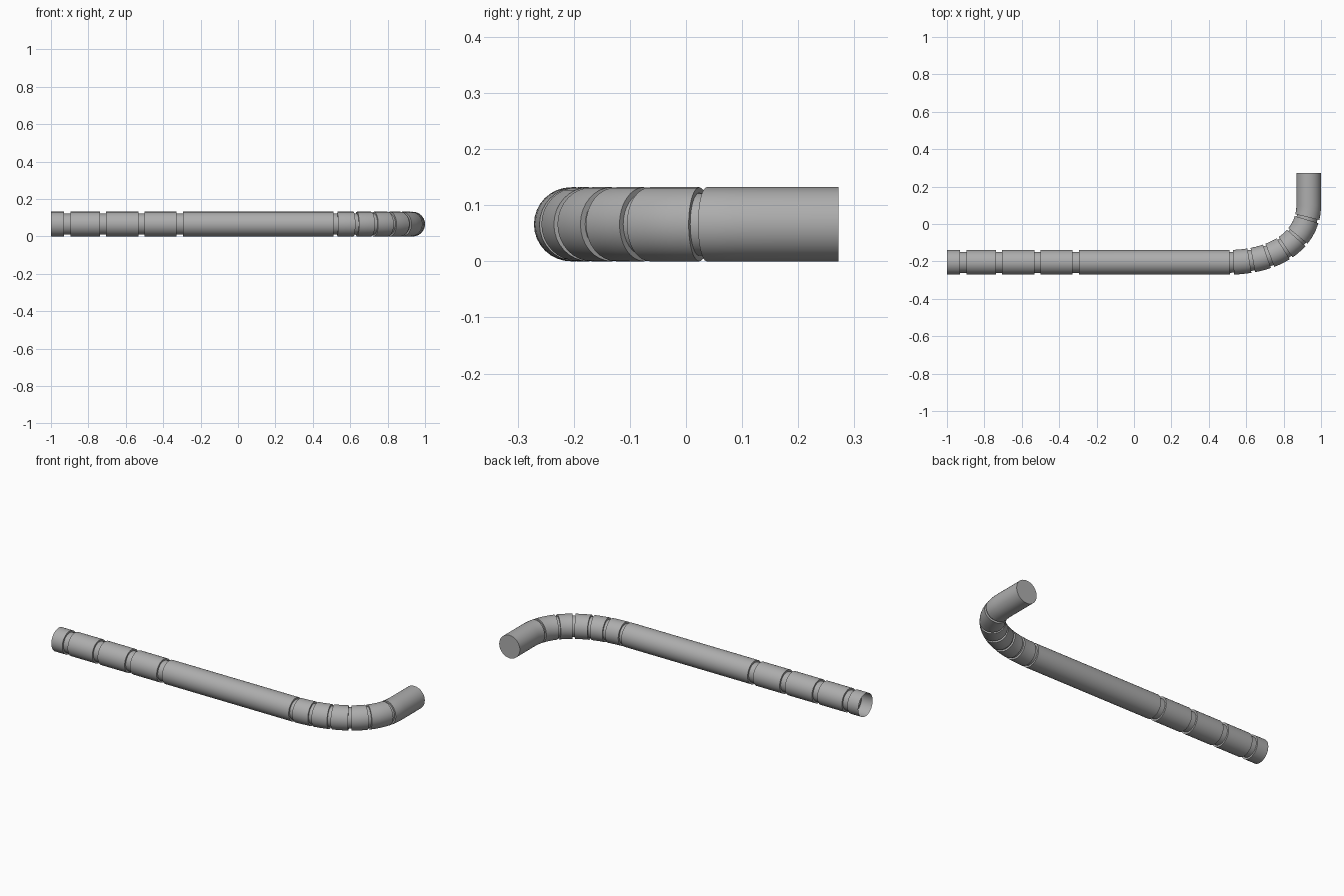
import bpy, bmesh, math
from mathutils import Vector

if "Cube" in bpy.data.objects:
    bpy.data.objects.remove(bpy.data.objects["Cube"])

R, GROOVE_R, SIDES = 0.066, 0.056, 32
Y0, BX, BY = -0.205, 0.5, 0.1          # straight run, bend start, bend end
A, B, K = 0.434, BY - Y0, 0.6          # bend extents and curve handle strength
P = [Vector(c) for c in ((BX, Y0, R), (BX + K * A, Y0, R),
                         (BX + A, BY - K * B, R), (BX + A, BY, R))]


def bend(deg):
    # Point and direction on the elbow curve, 0 to 90
    u = deg / 90
    v = 1 - u
    pos = v**3 * P[0] + 3 * v * v * u * P[1] + 3 * v * u * u * P[2] + u**3 * P[3]
    d = v * v * (P[1] - P[0]) + 2 * v * u * (P[2] - P[1]) + u * u * (P[3] - P[2])
    return pos, d.normalized()


# Stations along the pipe: (position, direction, radius)
stations = []


def straight(x, r):
    stations.append((Vector((x, Y0, R)), Vector((1, 0, 0)), r))


def curved(deg, r):
    stations.append((*bend(deg), r))


# Straight run with four square grooves
straight(-1, R)
for c in (-0.913, -0.722, -0.516, -0.312):
    for dx, r in ((-0.017, R), (-0.017, GROOVE_R), (0.017, GROOVE_R), (0.017, R)):
        straight(c + dx, r)
straight(BX - 0.01, R)

# Elbow with six narrower grooves, two plain rings between each pair
grooves = (2.5, 15.5, 28.5, 43, 58, 78)
h = 1.2
for i, g in enumerate(grooves):
    for d, r in ((-h, R), (-h, GROOVE_R), (h, GROOVE_R), (h, R)):
        curved(g + d, r)
    end = grooves[i + 1] - h if i < 5 else 90
    for k in (1, 2):
        curved(g + h + (end - g - h) * k / 3, R)
curved(90, R)
stations.append((Vector((BX + A, 0.272, R)), Vector((0, 1, 0)), R))

# Skin the stations: open at the long end, capped at the short end
bm = bmesh.new()
rings = []
up = Vector((0, 0, 1))
angles = [2 * math.pi * k / SIDES for k in range(SIDES)]
for p, d, r in stations:
    side = d.cross(up)
    rings.append([bm.verts.new(p + r * (math.cos(a) * side + math.sin(a) * up)) for a in angles])
for a, b in zip(rings, rings[1:]):
    for k in range(SIDES):
        n = (k + 1) % SIDES
        bm.faces.new((a[k], a[n], b[n], b[k]))
bm.faces.new(rings[-1])
bmesh.ops.recalc_face_normals(bm, faces=bm.faces)
mesh = bpy.data.meshes.new("elbow_pipe")
bm.to_mesh(mesh)
bm.free()

# Dark grey metal
mat = bpy.data.materials.new("dark_grey")
mat.diffuse_color = (0.42, 0.42, 0.42, 1)
mat.use_nodes = True
mat.node_tree.nodes["Principled BSDF"].inputs["Base Color"].default_value = mat.diffuse_color
mesh.materials.append(mat)

pipe = bpy.data.objects.new("elbow_pipe", mesh)
bpy.context.collection.objects.link(pipe)
bpy.context.view_layer.objects.active = pipe
pipe.select_set(True)
bpy.ops.object.shade_smooth_by_angle(angle=math.radians(35))
